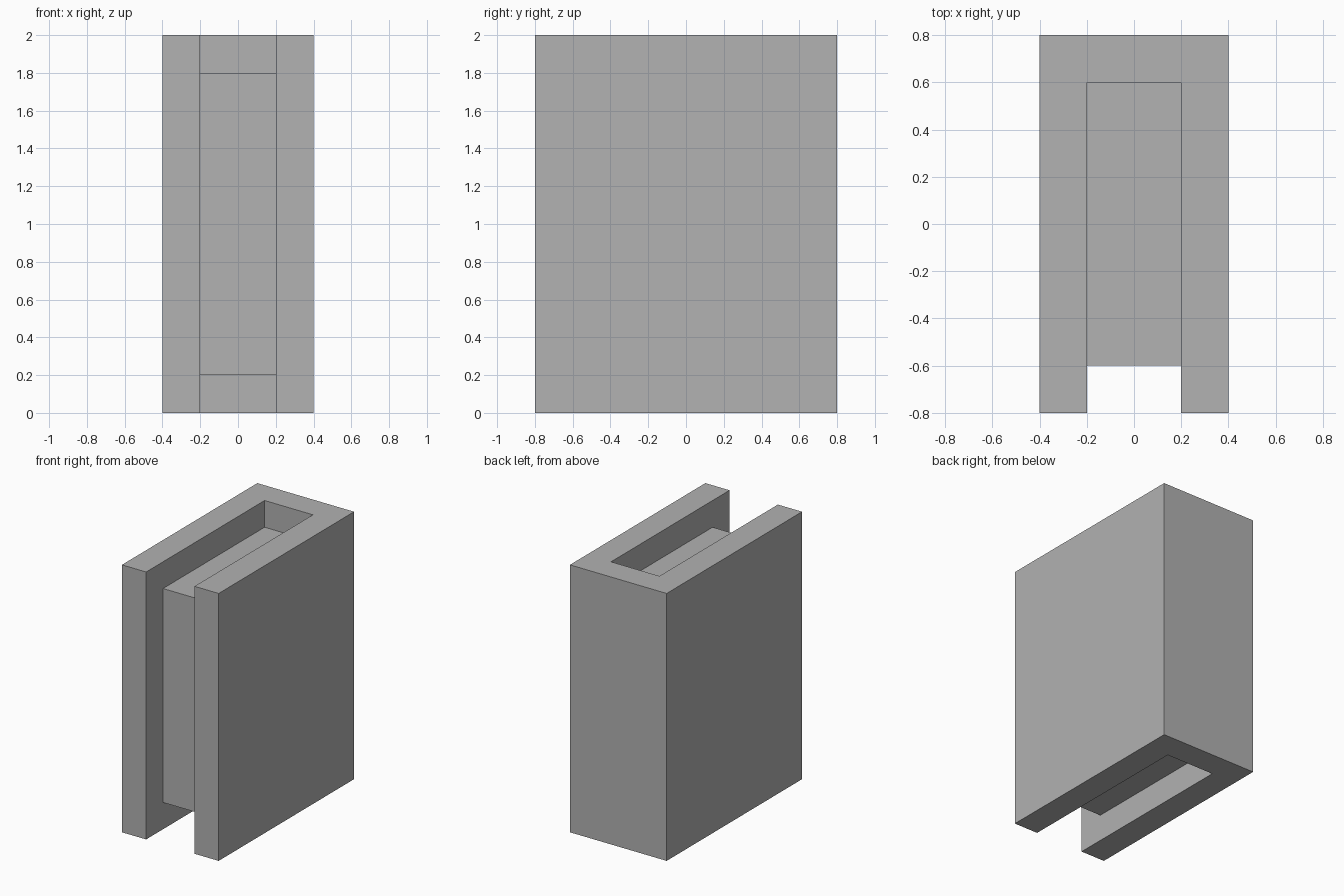
import bpy
import bmesh

cube = bpy.data.objects.get("Cube")
if cube:
    bpy.data.objects.remove(cube, do_unlink=True)

grey = bpy.data.materials.new("plain_grey")
grey.use_nodes = True
colour = (0.445, 0.445, 0.445, 1.0)
grey.diffuse_color = colour
grey.node_tree.nodes["Principled BSDF"].inputs["Base Color"].default_value = colour


def extruded(name, outline, bottom, top):
    """Extrude a flat (x, y) outline upwards into a solid."""
    bm = bmesh.new()
    base = bm.faces.new([bm.verts.new((x, y, bottom)) for x, y in outline])
    result = bmesh.ops.extrude_face_region(bm, geom=[base], use_keep_orig=True)
    raised = [v for v in result["geom"] if isinstance(v, bmesh.types.BMVert)]
    bmesh.ops.translate(bm, verts=raised, vec=(0, 0, top - bottom))
    bmesh.ops.recalc_face_normals(bm, faces=bm.faces)
    mesh = bpy.data.meshes.new(name)
    bm.to_mesh(mesh)
    bm.free()
    mesh.materials.append(grey)
    obj = bpy.data.objects.new(name, mesh)
    bpy.context.collection.objects.link(obj)
    return obj


half_width, half_depth, height, wall = 0.4, 0.8, 2.0, 0.2
inner_x, inner_y = half_width - wall, half_depth - wall

# Cover: two boards joined by a spine at the back
right_half = [(half_width, half_depth), (half_width, -half_depth),
              (inner_x, -half_depth), (inner_x, inner_y)]
left_half = [(-x, y) for x, y in reversed(right_half)]
extruded("book_cover", right_half + left_half, 0, height)

# Page block: recessed from the open front, top and bottom
extruded("page_block", [(-inner_x, -inner_y), (inner_x, -inner_y),
                        (inner_x, inner_y), (-inner_x, inner_y)],
         wall, height - wall)
